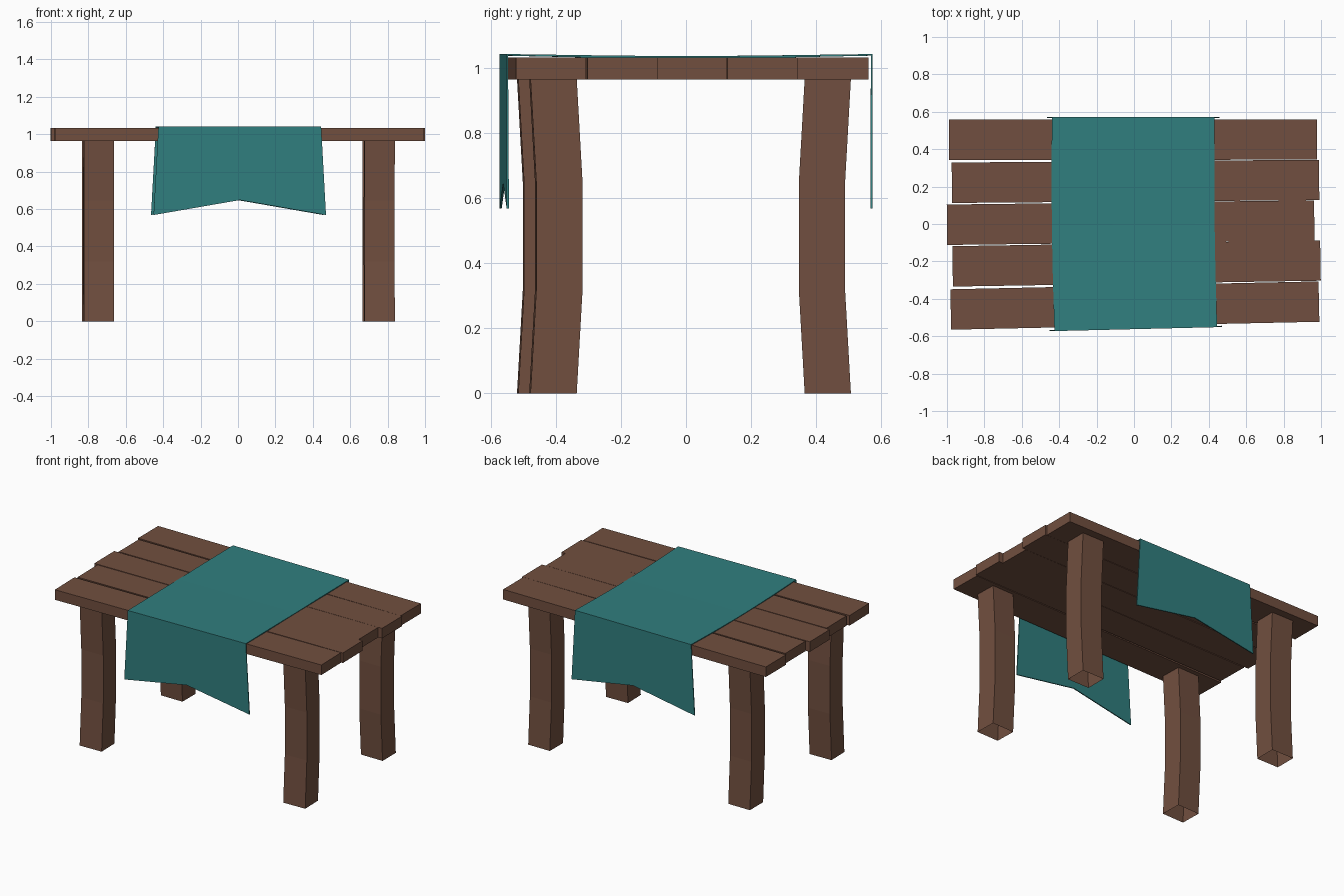
import bpy, math
from mathutils import Matrix

if "Cube" in bpy.data.objects:
    bpy.data.objects.remove(bpy.data.objects["Cube"])


def material(name, rgb):
    m = bpy.data.materials.new(name)
    m.diffuse_color = (*rgb, 1)
    m.use_nodes = True
    m.node_tree.nodes["Principled BSDF"].inputs["Base Color"].default_value = m.diffuse_color
    return m


WOOD = material("brown wood", (0.165, 0.078, 0.05))
CLOTH = material("teal cloth", (0.03, 0.212, 0.212))


def make(name, verts, faces, mat):
    me = bpy.data.meshes.new(name)
    me.from_pydata(verts, [], faces)
    me.materials.append(mat)
    ob = bpy.data.objects.new(name, me)
    bpy.context.collection.objects.link(ob)
    return ob


def tube(name, rings, caps):
    # Rings of four points, counter-clockwise from above
    verts = [p for r in rings for p in r]
    faces = [(4 * k + i, 4 * k + (i + 1) % 4, 4 * k + 4 + (i + 1) % 4, 4 * k + 4 + i)
             for k in range(len(rings) - 1) for i in range(4)]
    if caps:
        n = len(verts)
        faces += [(3, 2, 1, 0), (n - 4, n - 3, n - 2, n - 1)]
    return make(name, verts, faces, WOOD)


def ring(cx, cy, hx, hy, z):
    return [(cx + sx * hx, cy + sy * hy, z) for sx, sy in ((-1, -1), (1, -1), (1, 1), (-1, 1))]


# Uneven table planks: left end, right end, centre y, slight turn
planks = [(-0.989, 0.979, 0.451, 0.001), (-0.974, 0.99, 0.228, 0.0076),
          (-1.0, 0.964, 0.0075, 0.0114), (-0.97, 0.997, -0.211, 0.016),
          (-0.98, 0.989, -0.436, 0.0215)]
for n, (x0, x1, y, a) in enumerate(planks):
    rings = [ring(0, 0, (x1 - x0) / 2, 0.108, z) for z in (0.964, 1.032)]
    ob = tube(f"plank_{n + 1}", rings, True)
    mid = (x0 + x1) / 2
    ob.data.transform(Matrix.Translation((mid, y + mid * a, 0)) @ Matrix.Rotation(a, 4, 'Z'))

# Bowed legs, open underneath, bending towards the middle
for end, cy, bow, a, shift in (("front", -0.4275, 0.018, 0.025, 0.0055),
                               ("back", 0.4355, -0.018, 0.0, -0.0025)):
    for side, sx in (("left", -1), ("right", 1)):
        rings = [ring(0, b, 0.081, 0.071, z)
                 for z, b in ((0, 0), (0.32, bow), (0.645, bow), (0.966, 0))]
        ob = tube(f"{end}_{side}_leg", rings, False)
        cx = sx * 0.75 + shift
        ob.data.transform(Matrix.Translation((cx, cy + cx * a, 0)) @ Matrix.Rotation(a, 4, 'Z'))

# Table runner: rows from back hem over the top to front hem
# (y, corner z, centre z, half width)
rows = [(0.573, 0.568, 0.648, 0.461), (0.573, 1.042, 1.042, 0.435)]
for y in (0.285, 0.143, 0, -0.143, -0.285):
    z = 1.0355 + 0.0065 * (abs(y) / 0.57) ** 1.3
    rows.append((y, z, z, 0.435))
rows += [(-0.562, 1.042, 1.042, 0.435), (-0.562, 0.568, 0.648, 0.461)]
verts = []
for y, zc, zm, h in rows:
    a = 0.024 * (0.573 - y) / 1.135
    for x in (-h, 0, h):
        verts.append((x - y * a - 0.004, y + x * a, zm if x == 0 else zc))
faces = [(3 * j + i, 3 * j + 3 + i, 3 * j + 4 + i, 3 * j + 1 + i)
         for j in range(len(rows) - 1) for i in range(2)]
runner = make("table_runner", verts, faces, CLOTH)
mod = runner.modifiers.new("thickness", 'SOLIDIFY')
mod.thickness = 0.007
mod.offset = -1
